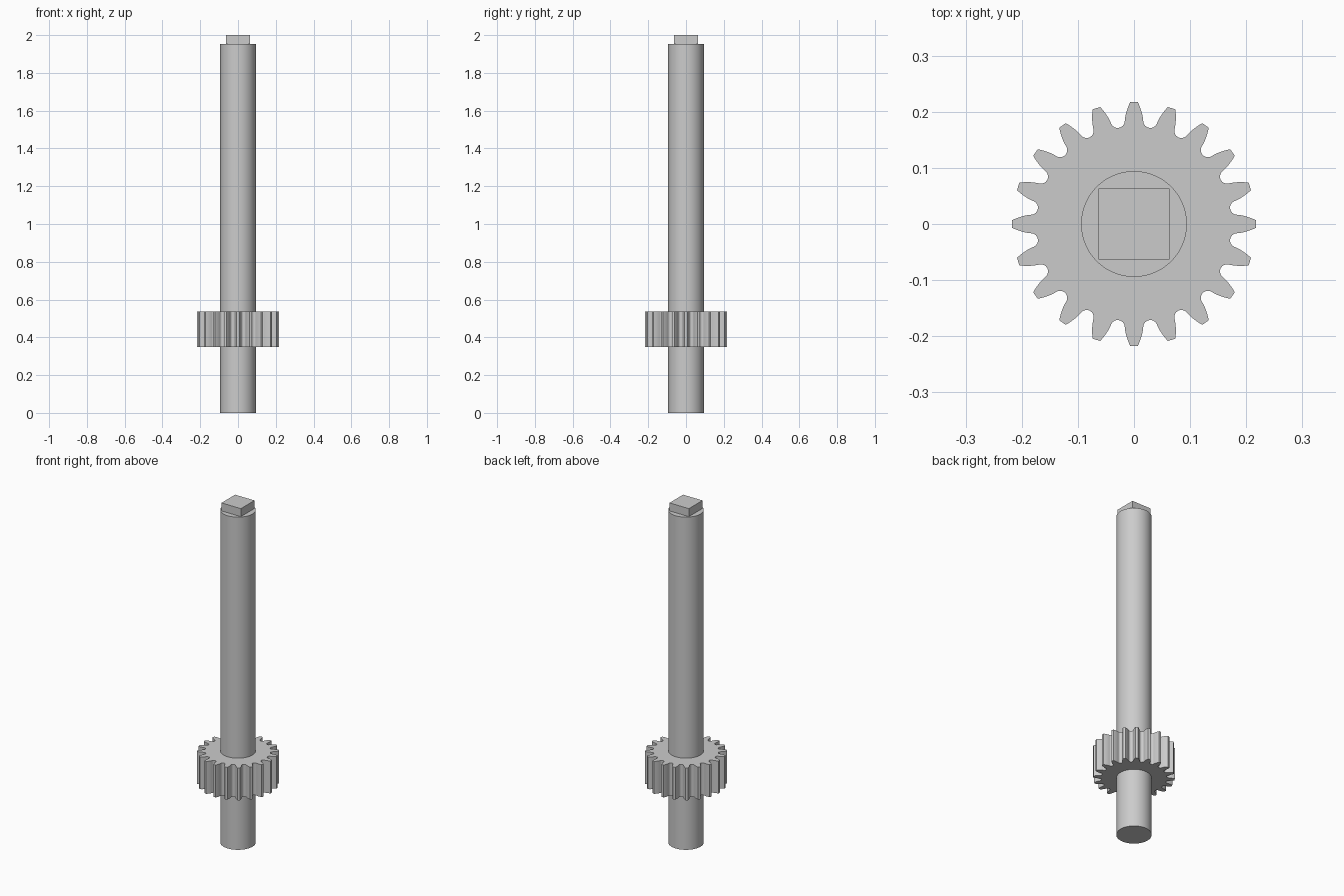
import bpy, bmesh, math

if "Cube" in bpy.data.objects:
    bpy.data.objects.remove(bpy.data.objects["Cube"])

steel = bpy.data.materials.new("steel grey")
steel.diffuse_color = (0.6, 0.6, 0.6, 1)
steel.use_nodes = True
steel.node_tree.nodes["Principled BSDF"].inputs["Base Color"].default_value = steel.diffuse_color


def prism(name, outline, z0, z1, smooth_angle=None):
    """Extrude a closed xy outline from z0 to z1."""
    bm = bmesh.new()
    base = bm.faces.new([bm.verts.new((x, y, z0)) for x, y in outline])
    top = bmesh.ops.extrude_face_region(bm, geom=[base], use_keep_orig=True)
    verts = [g for g in top["geom"] if isinstance(g, bmesh.types.BMVert)]
    bmesh.ops.translate(bm, verts=verts, vec=(0, 0, z1 - z0))
    bmesh.ops.recalc_face_normals(bm, faces=bm.faces)
    mesh = bpy.data.meshes.new(name)
    bm.to_mesh(mesh)
    bm.free()
    mesh.materials.append(steel)
    obj = bpy.data.objects.new(name, mesh)
    bpy.context.collection.objects.link(obj)
    if smooth_angle:
        bpy.ops.object.select_all(action='DESELECT')
        obj.select_set(True)
        bpy.context.view_layer.objects.active = obj
        bpy.ops.object.shade_smooth_by_angle(angle=math.radians(smooth_angle))
    return obj


def polar(radius, angle):
    return radius * math.cos(angle), radius * math.sin(angle)


def turn(x, y, angle):
    c, s = math.cos(angle), math.sin(angle)
    return x * c - y * s, x * s + y * c


# Gear outline: curved tooth flanks and round root fillets
TEETH = 20
PITCH = 2 * math.pi / TEETH
FLANK = [(0.186, 0.0163), (0.193, 0.0152), (0.200, 0.0134),
         (0.207, 0.0112), (0.213, 0.0088), (0.217, 0.0070)]
ROOT_CENTRE, ROOT_RADIUS = 0.1862, 0.0127

gear = []
for i in range(TEETH):
    a = i * PITCH
    gear += [turn(r, -w, a) for r, w in FLANK]
    gear += [turn(r, w, a) for r, w in reversed(FLANK)]
    for k in range(1, 10):
        t = math.pi * k / 10
        gear.append(turn(ROOT_CENTRE - ROOT_RADIUS * math.sin(t),
                         -ROOT_RADIUS * math.cos(t), a + PITCH / 2))

# Round shaft, pinion gear and square drive end
prism("shaft", [polar(0.0942, 2 * math.pi * i / 96) for i in range(96)], 0, 1.953, 30)
prism("pinion_gear", gear, 0.348, 0.538, 30)
h = 0.063
prism("square_drive_end", [(-h, -h), (h, -h), (h, h), (-h, h)], 1.94, 2.0)
